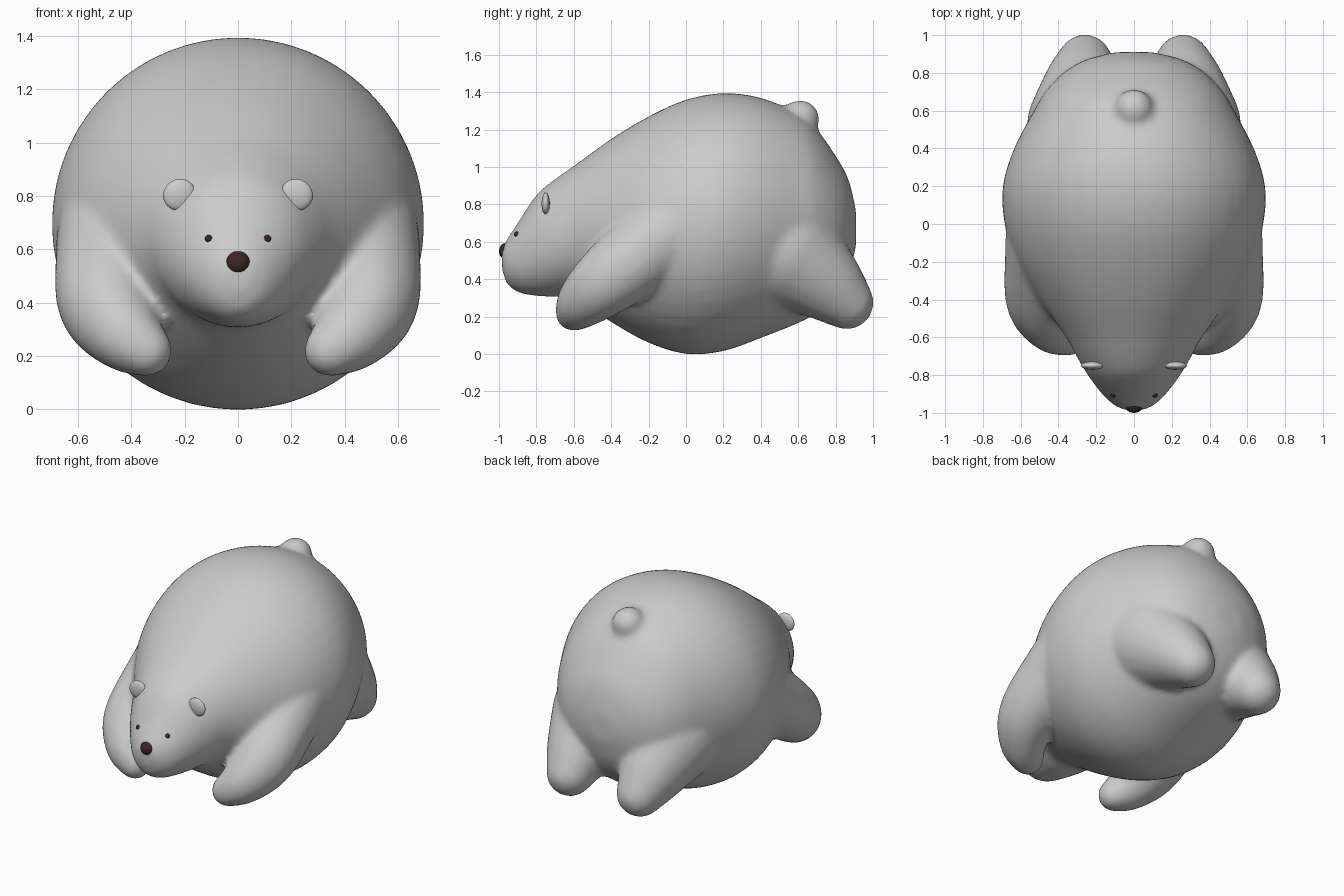
import bpy, bmesh, math
from mathutils import Vector, Matrix

if "Cube" in bpy.data.objects:
    bpy.data.objects.remove(bpy.data.objects["Cube"])


def material(name, rgb):
    m = bpy.data.materials.new(name)
    m.diffuse_color = (*rgb, 1)
    m.use_nodes = True
    m.node_tree.nodes["Principled BSDF"].inputs["Base Color"].default_value = m.diffuse_color
    return m


FUR = material("pale grey fur", (0.6, 0.6, 0.6))
DARK = material("dark brown", (0.045, 0.02, 0.02))


def make_object(name, bm, mat):
    bmesh.ops.recalc_face_normals(bm, faces=bm.faces)
    for f in bm.faces:
        f.smooth = True
    me = bpy.data.meshes.new(name)
    bm.to_mesh(me)
    bm.free()
    me.materials.append(mat)
    ob = bpy.data.objects.new(name, me)
    bpy.context.collection.objects.link(ob)
    return ob


def catmull(points, steps):
    """Smooth curve through tuples of any length."""
    pts = [points[0]] + list(points) + [points[-1]]
    out = []
    for i in range(1, len(pts) - 2):
        for s in range(steps):
            t = s / steps
            out.append([0.5 * (2 * b + (c - a) * t + (2 * a - 5 * b + 4 * c - d) * t * t
                               + (3 * b - a - 3 * c + d) * t ** 3)
                        for a, b, c, d in zip(*pts[i - 1:i + 3])])
    out.append(list(points[-1]))
    return out


def add_ball(bm, loc, r):
    bmesh.ops.create_icosphere(bm, subdivisions=3, radius=r,
                               matrix=Matrix.Translation(loc))


def add_limb(bm, path):
    """Tapered limb from (x, y, z, radius) points."""
    for x, y, z, r in catmull(path, 8):
        add_ball(bm, (x, y, z), r)


def ellipsoid(name, loc, size, mat, tilt=0):
    bm = bmesh.new()
    bmesh.ops.create_uvsphere(
        bm, u_segments=24, v_segments=14, radius=1,
        matrix=Matrix.LocRotScale(Vector(loc), Matrix.Rotation(tilt, 3, 'Y'), Vector(size)))
    return make_object(name, bm, mat)


# Torso and head: elliptical rings along y as (y, top, bottom, half width)
SECTIONS = [
    (-0.985, 0.56, 0.46, 0.05), (-0.96, 0.61, 0.38, 0.105), (-0.90, 0.70, 0.33, 0.17),
    (-0.80, 0.85, 0.31, 0.245), (-0.70, 0.935, 0.305, 0.305), (-0.60, 1.005, 0.30, 0.36),
    (-0.40, 1.15, 0.17, 0.50), (-0.20, 1.27, 0.06, 0.62), (0.0, 1.36, 0.0, 0.685),
    (0.20, 1.395, 0.015, 0.695), (0.40, 1.37, 0.085, 0.635), (0.60, 1.285, 0.165, 0.53),
    (0.70, 1.20, 0.22, 0.47), (0.80, 1.06, 0.31, 0.375), (0.87, 0.93, 0.43, 0.255),
    (0.91, 0.76, 0.58, 0.10)]
N = 48
bm = bmesh.new()
rings = []
for y, top, bot, w in catmull(SECTIONS, 4):
    rings.append([bm.verts.new((w * math.cos(2 * math.pi * i / N), y,
                                (top + bot) / 2 + (top - bot) / 2 * math.sin(2 * math.pi * i / N)))
                  for i in range(N)])
for a, b in zip(rings, rings[1:]):
    for i in range(N):
        j = (i + 1) % N
        bm.faces.new((a[i], a[j], b[j], b[i]))
bm.faces.new(rings[0])
bm.faces.new(rings[-1])

# Front and hind legs
for s in (-1, 1):
    add_limb(bm, [(s * 0.40, 0.08, 0.76, 0.27), (s * 0.455, -0.15, 0.60, 0.23),
                  (s * 0.49, -0.40, 0.41, 0.19), (s * 0.43, -0.54, 0.29, 0.145),
                  (s * 0.345, -0.60, 0.22, 0.10)])
    add_limb(bm, [(s * 0.27, 0.52, 0.55, 0.30), (s * 0.27, 0.72, 0.40, 0.215),
                  (s * 0.26, 0.86, 0.275, 0.145)])
# Tail bump
add_ball(bm, (0, 0.61, 1.255), 0.105)

# Fuse all the parts into one soft skin
body = make_object("body", bm, FUR)
fuse = body.modifiers.new("fuse", 'REMESH')
fuse.mode = 'VOXEL'
fuse.voxel_size = 0.02
fuse.use_smooth_shade = True
soften = body.modifiers.new("soften", 'SMOOTH')
soften.factor = 0.5
soften.iterations = 10

# Ears and eyes
for s, side in ((-1, "right"), (1, "left")):
    ellipsoid(side + "_ear", (s * 0.22, -0.75, 0.805), (0.062, 0.022, 0.058), FUR, s * 0.55)
    ellipsoid(side + "_eye", (s * 0.11, -0.905, 0.64), (0.014, 0.014, 0.014), DARK)

# Nose
ellipsoid("nose", (0, -0.965, 0.55), (0.046, 0.035, 0.043), DARK)
